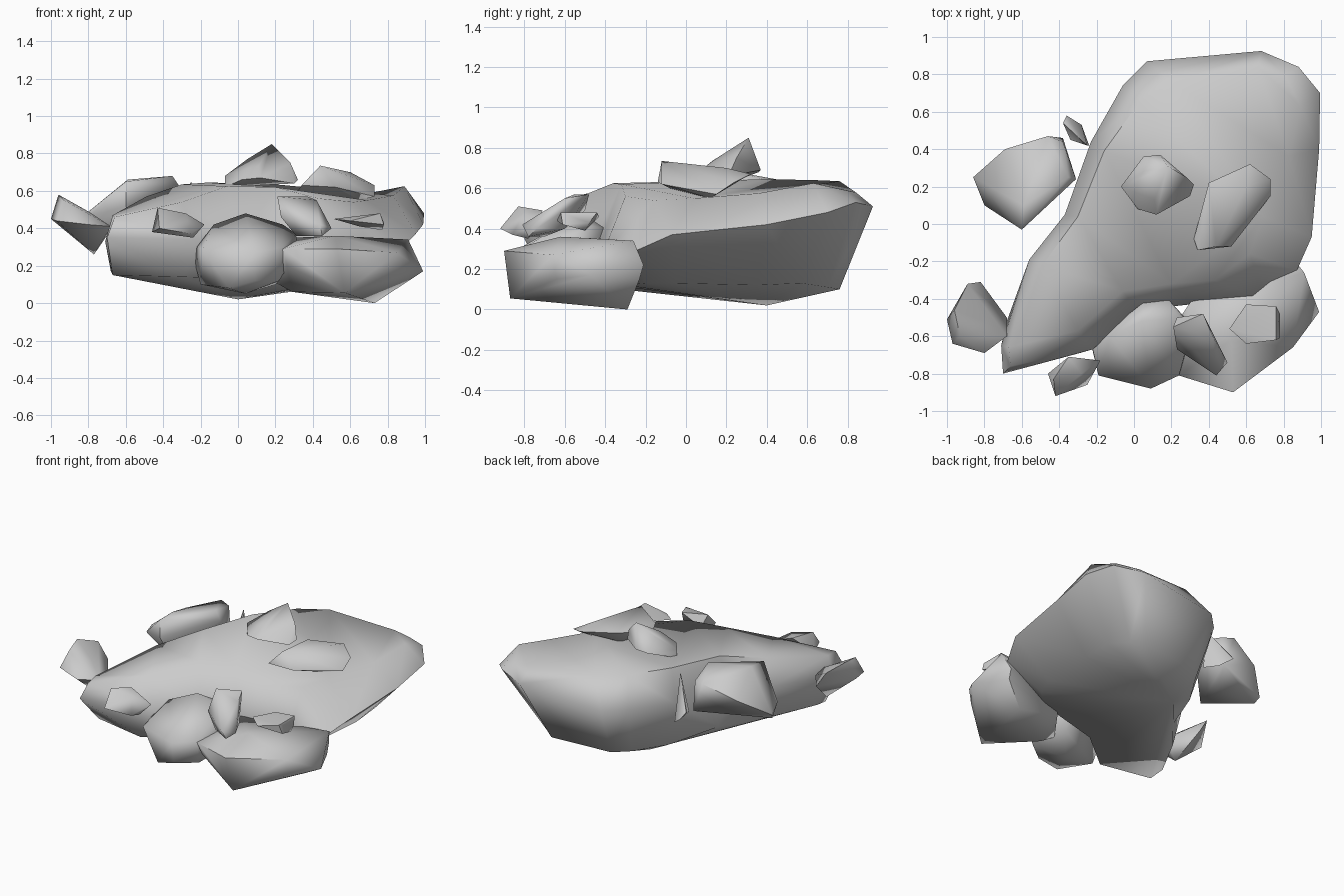
import bpy, bmesh, math


def finish(name, bm):
    bmesh.ops.recalc_face_normals(bm, faces=bm.faces[:])
    mesh = bpy.data.meshes.new(name)
    bm.to_mesh(mesh)
    bm.free()
    obj = bpy.data.objects.new(name, mesh)
    bpy.context.collection.objects.link(obj)
    bpy.ops.object.select_all(action='DESELECT')
    obj.select_set(True)
    bpy.context.view_layer.objects.active = obj
    bpy.ops.object.shade_smooth_by_angle(angle=math.radians(65))
    return obj


def rock(name, *corners):
    """Convex chipped rock spanned by a few corner points."""
    bm = bmesh.new()
    for c in corners:
        bm.verts.new(c)
    bmesh.ops.convex_hull(bm, input=bm.verts[:])
    loose = [v for v in bm.verts if not v.link_faces]
    bmesh.ops.delete(bm, geom=loose, context='VERTS')
    finish(name, bm)


def lofted_rock(name, rings, low_point):
    """Rock skinned through top, waist and bottom outlines."""
    bm = bmesh.new()
    loops = [[bm.verts.new(p) for p in ring] for ring in rings]
    n = len(loops[0])
    for a, b in zip(loops, loops[1:]):
        for i in range(n):
            j = (i + 1) % n
            bm.faces.new((a[i], a[j], b[j], b[i]))
    bm.faces.new(loops[0])
    low = bm.verts.new(low_point)
    for i in range(n):
        bm.faces.new((loops[-1][i], loops[-1][(i + 1) % n], low))
    bmesh.ops.triangulate(bm, faces=bm.faces[:])
    finish(name, bm)


# Main boulder: pointed at front left, broad at the back right
top = [(-.67, -.66, .47), (-.66, -.76, .46), (-.30, -.57, .54), (-.06, -.36, .625),
       (.20, -.32, .62), (.43, -.30, .56), (.62, -.16, .54), (.69, .04, .55),
       (.83, .36, .575), (.89, .63, .625), (.81, .79, .59), (.66, .84, .58),
       (.20, .76, .635), (.02, .64, .64), (-.16, .39, .645), (-.30, .04, .635),
       (-.49, -.22, .57)]
waist = [(-.71, -.65, .33), (-.70, -.80, .35), (-.22, -.67, .34), (.02, -.46, .33),
         (.30, -.43, .31), (.70, -.41, .28), (.87, -.25, .29), (.95, -.07, .37),
         (.99, .40, .42), (.995, .70, .48), (.88, .84, .53), (.68, .925, .51),
         (.07, .87, .45), (-.06, .74, .45), (-.23, .44, .42), (-.37, .05, .40),
         (-.56, -.19, .40)]
bottom = [(-.68, -.52, .17), (-.67, -.63, .15), (-.29, -.69, .14), (0, -.45, .13),
          (.30, -.36, .12), (.52, -.30, .12), (.62, -.20, .13), (.68, -.05, .13),
          (.70, .35, .12), (.69, .57, .13), (.62, .70, .11), (.54, .76, .10),
          (.10, .71, .09), (0, .62, .09), (-.14, .40, .09), (-.30, .05, .13),
          (-.50, -.20, .15)]
lofted_rock("main_boulder", [top, waist, bottom], (.0, .40, .02))

# Two big rocks against the front
rock("front_centre_rock",
     (-.23, -.64, .21), (-.22, -.67, .30), (-.19, -.81, .29), (-.05, -.84, .08),
     (.09, -.88, .27), (.09, -.86, .12), (.24, -.81, .30), (.22, -.76, .12),
     (-.13, -.60, .42), (.04, -.52, .48), (.24, -.50, .42), (.31, -.55, .37),
     (.32, -.55, .28), (.18, -.40, .40), (.05, -.42, .41), (.04, -.65, .05),
     (.20, -.45, .10), (-.20, -.66, .10))
rock("front_right_rock",
     (.24, -.81, .29), (.53, -.90, .29), (.57, -.87, .055), (.26, -.78, .20),
     (.73, -.29, 0), (.99, -.47, .17), (.91, -.26, .34), (.85, -.66, .27),
     (.85, -.64, .15), (.20, -.57, .11), (.29, -.60, .06), (.30, -.42, .35),
     (.52, -.62, .36), (.40, -.30, .08), (.87, -.23, .15), (.87, -.21, .22))

# Side rocks
rock("left_rock",
     (-.86, .25, .44), (-.80, .10, .46), (-.60, -.03, .65), (-.35, .25, .68),
     (-.31, .24, .62), (-.38, .46, .42), (-.46, .47, .64), (-.69, .40, .55),
     (-.59, .10, .66), (-.84, .22, .40), (-.55, .02, .38), (-.60, -.03, .52),
     (-.50, .25, .37), (-.38, .44, .63))
rock("far_left_rock",
     (-1, -.51, .45), (-.97, -.64, .44), (-.96, -.46, .58), (-.89, -.32, .53),
     (-.80, -.69, .42), (-.68, -.60, .41), (-.68, -.50, .39), (-.82, -.31, .42),
     (-.77, -.50, .26), (-.80, -.52, .49), (-.93, -.60, .55))
rock("left_sliver",
     (-.25, .42, .65), (-.38, .54, .44), (-.36, .58, .40), (-.28, .53, .34),
     (-.24, .42, .36), (-.34, .45, .40))

# Rocks lying on top
rock("top_peak_rock",
     (.18, .31, .85), (-.07, .20, .68), (.05, .28, .77), (.28, .25, .75),
     (.32, .21, .66), (.14, .37, .69), (.05, .36, .68), (.12, .05, .67),
     (.02, .08, .66), (.30, .15, .64), (-.07, .20, .62), (.11, .13, .735))
rock("top_long_rock",
     (.44, -.12, .735), (.34, -.14, .63), (.52, -.12, .62), (.32, -.08, .60),
     (.40, .22, .68), (.62, .32, .67), (.73, .24, .63), (.73, .15, .57),
     (.56, -.05, .60), (.60, .20, .70), (.42, .10, .56), (.65, .12, .55))

# Small chips above the front
rock("centre_chip",
     (.21, -.55, .57), (.37, -.48, .57), (.42, -.60, .55), (.50, -.74, .40),
     (.44, -.81, .42), (.45, -.78, .36), (.23, -.67, .46), (.31, -.70, .36),
     (.23, -.50, .49), (.43, -.60, .40))
rock("right_chip",
     (.51, -.56, .45), (.60, -.43, .46), (.76, -.44, .48), (.78, -.48, .43),
     (.78, -.61, .42), (.76, -.62, .48), (.60, -.64, .44), (.77, -.50, .39),
     (.65, -.55, .41))
rock("left_chip",
     (-.46, -.80, .38), (-.43, -.83, .51), (-.42, -.92, .40), (-.25, -.86, .37),
     (-.28, -.80, .48), (-.18, -.73, .42), (-.35, -.71, .49), (-.24, -.78, .35))
